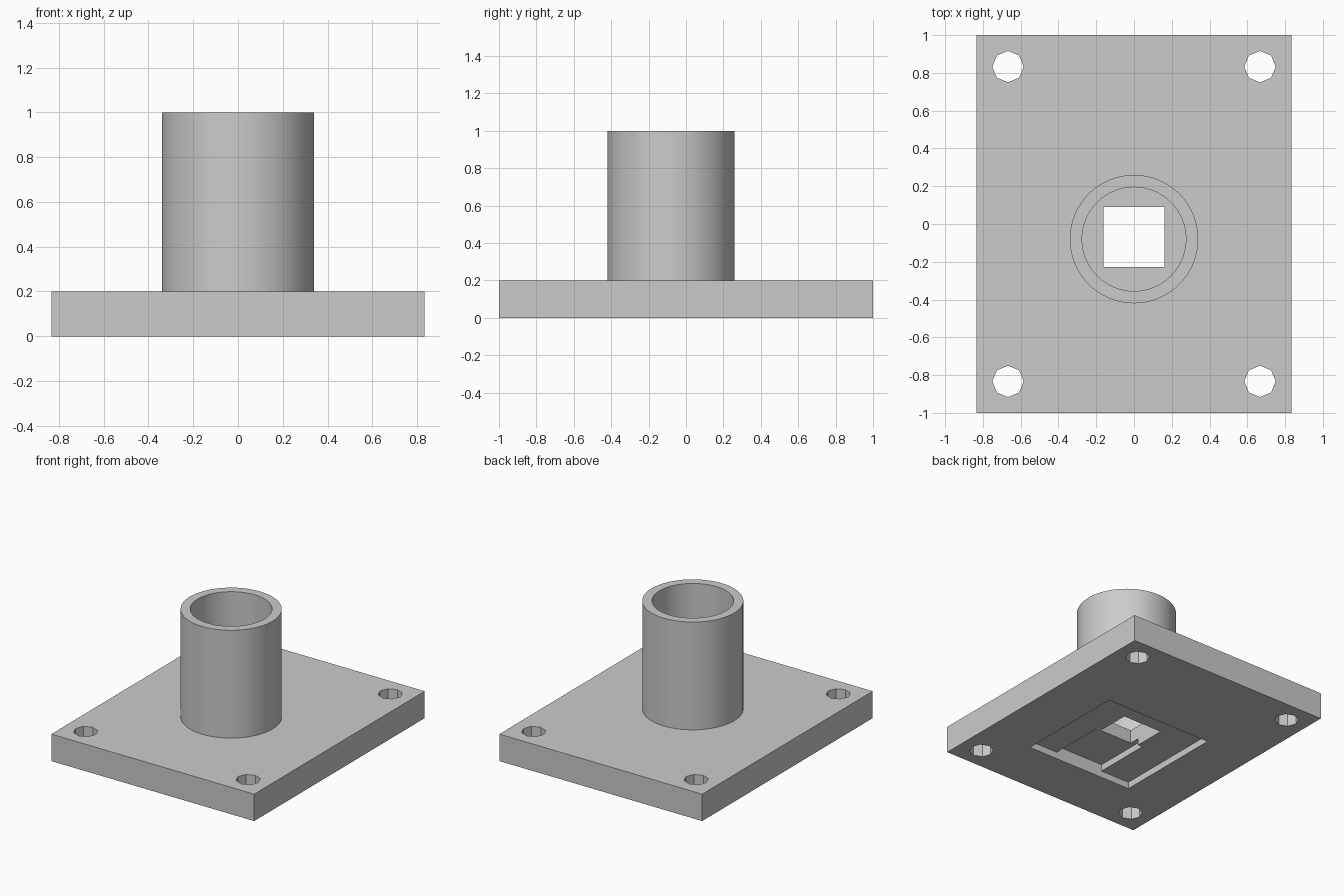
import bpy, bmesh, math
from mathutils import Matrix, Vector

cube = bpy.data.objects.get("Cube")
if cube:
    bpy.data.objects.remove(cube, do_unlink=True)

grey = bpy.data.materials.new("light_grey")
grey.use_nodes = True
grey.diffuse_color = (0.6, 0.6, 0.6, 1)
grey.node_tree.nodes["Principled BSDF"].inputs["Base Color"].default_value = (0.6, 0.6, 0.6, 1)


def add_object(name, bm):
    bmesh.ops.recalc_face_normals(bm, faces=bm.faces)
    mesh = bpy.data.meshes.new(name)
    bm.to_mesh(mesh)
    bm.free()
    mesh.materials.append(grey)
    obj = bpy.data.objects.new(name, mesh)
    bpy.context.collection.objects.link(obj)
    return obj


def box(name, low, high):
    low, high = Vector(low), Vector(high)
    bm = bmesh.new()
    place = Matrix.Translation((low + high) / 2) @ Matrix.Diagonal((*(high - low), 1))
    bmesh.ops.create_cube(bm, size=1, matrix=place)
    return add_object(name, bm)


def bolt_cutter(x, y):
    bm = bmesh.new()
    bmesh.ops.create_cone(bm, cap_ends=True, segments=8, radius1=0.083, radius2=0.083,
                          depth=1, matrix=Matrix.Translation((x, y, 0)))
    return add_object("bolt_cutter", bm)


def cut(target, cutter):
    mod = target.modifiers.new("cut", "BOOLEAN")
    mod.operation = "DIFFERENCE"
    mod.solver = "EXACT"
    mod.object = cutter
    cutter.hide_render = True
    bpy.ops.object.select_all(action="DESELECT")
    bpy.context.view_layer.objects.active = target
    target.select_set(True)
    bpy.ops.object.modifier_apply(modifier=mod.name)
    bpy.data.objects.remove(cutter, do_unlink=True)


# Base plate with four bolt holes
plate = box("base_plate", (-0.833, -1, 0), (0.833, 1, 0.2))
for sx in (-1, 1):
    for sy in (-1, 1):
        cut(plate, bolt_cutter(sx * 0.667, sy * 0.833))

# Shallow pocket underneath, deeper channel in it, square opening into the tube
cut(plate, box("pocket_cutter", (-0.44, -0.585, -0.1), (0.44, 0.258, 0.05)))
cut(plate, box("channel_cutter", (-0.2, -0.585, -0.1), (0.2, -0.15, 0.1)))
cut(plate, box("opening_cutter", (-0.162, -0.228, -0.1), (0.162, 0.09, 0.4)))

# Round tube: a wall profile spun about its axis
bm = bmesh.new()
axis = Vector((0, -0.08, 0))
profile = [(0.34, 0.2), (0.34, 1), (0.275, 1), (0.275, 0.2)]
verts = [bm.verts.new(axis + Vector((r, 0, z))) for r, z in profile]
edges = [bm.edges.new(pair) for pair in zip(verts, verts[1:])]
bmesh.ops.spin(bm, geom=verts + edges, cent=axis, axis=(0, 0, 1),
               angle=math.tau, steps=64)
bmesh.ops.remove_doubles(bm, verts=bm.verts, dist=0.0005)
tube = add_object("tube", bm)
bpy.ops.object.select_all(action="DESELECT")
bpy.context.view_layer.objects.active = tube
tube.select_set(True)
bpy.ops.object.shade_smooth_by_angle(angle=math.radians(30))
